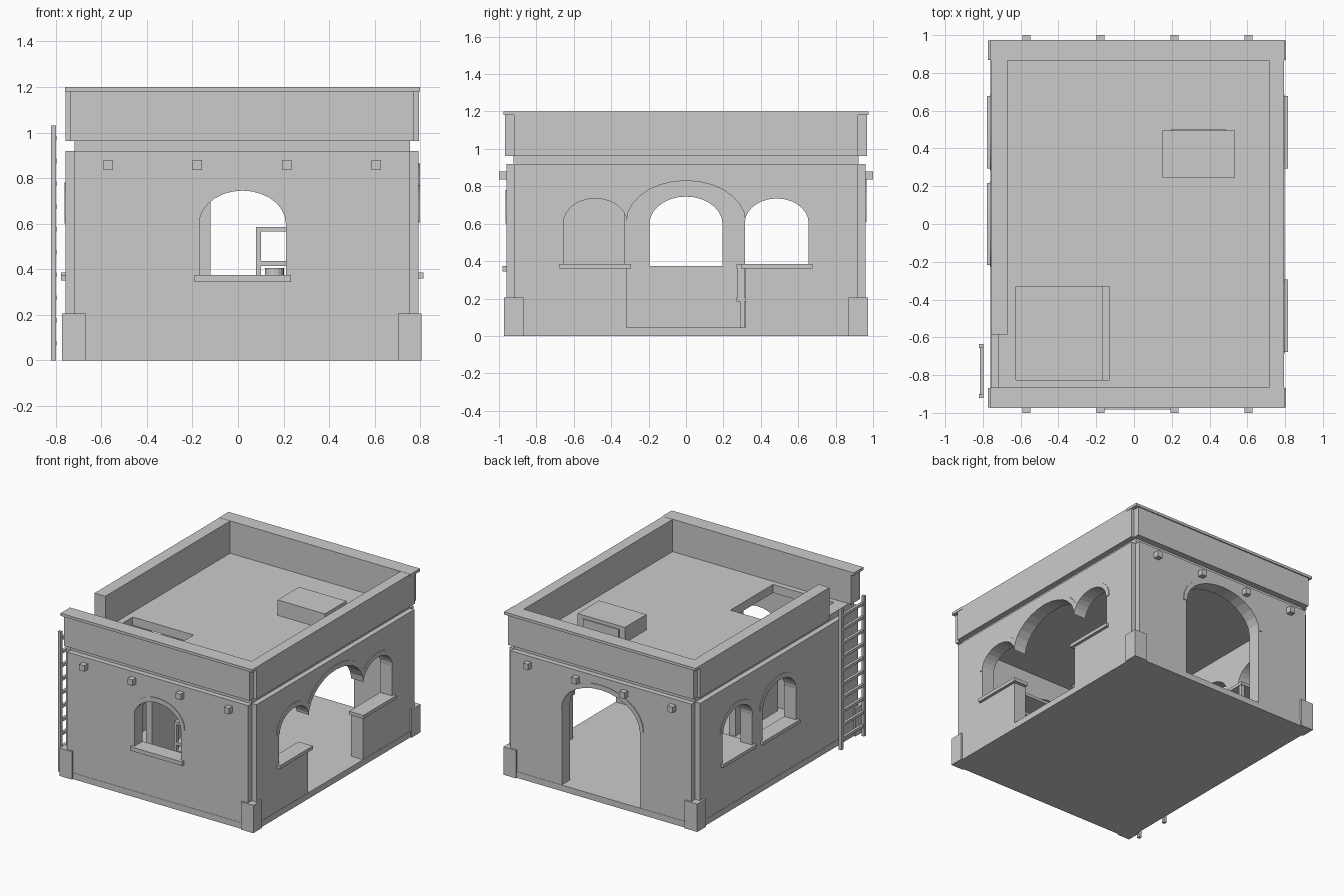
import bpy, bmesh, math
from mathutils import Vector

cube = bpy.data.objects.get("Cube")
if cube:
    bpy.data.objects.remove(cube, do_unlink=True)

clay = bpy.data.materials.new("plain_grey")
clay.use_nodes = True
GREY = (0.6, 0.6, 0.6, 1)
clay.diffuse_color = GREY
clay.node_tree.nodes["Principled BSDF"].inputs["Base Color"].default_value = GREY


def finish(name, bm):
    bmesh.ops.recalc_face_normals(bm, faces=bm.faces)
    mesh = bpy.data.meshes.new(name)
    bm.to_mesh(mesh)
    bm.free()
    mesh.materials.append(clay)
    ob = bpy.data.objects.new(name, mesh)
    bpy.context.collection.objects.link(ob)
    return ob


def box(name, x0, x1, y0, y1, z0, z1):
    bm = bmesh.new()
    bmesh.ops.create_cube(bm, size=1)
    for v in bm.verts:
        v.co = Vector((x0 + (v.co.x + .5) * (x1 - x0),
                       y0 + (v.co.y + .5) * (y1 - y0),
                       z0 + (v.co.z + .5) * (z1 - z0)))
    return finish(name, bm)


def arch(name, axis, centre, half, z0, spring, top, d0, d1, steps=14):
    """Solid with an arched head, extruded along the given axis."""
    pts = [(centre + half, z0)]
    for i in range(steps + 1):
        a = math.pi * i / steps
        pts.append((centre + half * math.cos(a), spring + (top - spring) * math.sin(a)))
    pts.append((centre - half, z0))
    bm = bmesh.new()
    place = (lambda u, z, d: (u, d, z)) if axis == 'y' else (lambda u, z, d: (d, u, z))
    face = bm.faces.new([bm.verts.new(place(u, z, d0)) for u, z in pts])
    out = bmesh.ops.extrude_face_region(bm, geom=[face])
    shift = place(0, 0, d1 - d0)
    bmesh.ops.translate(bm, vec=shift,
                        verts=[g for g in out["geom"] if isinstance(g, bmesh.types.BMVert)])
    return finish(name, bm)


def cut(target, cutters):
    bpy.context.view_layer.objects.active = target
    for c in cutters:
        mod = target.modifiers.new("opening", 'BOOLEAN')
        mod.operation = 'DIFFERENCE'
        mod.solver = 'EXACT'
        mod.object = c
        bpy.ops.object.modifier_apply(modifier=mod.name)


# Plan sizes: outer wall faces, inset corners, wall thickness
L, R, F, B = -.757, .793, -.96, .96
IL, IR, IY = -.717, .755, .917
T = .095
FLOOR, EAVES, ROOF, TOP = .045, .92, .962, 1.2

box("floor_slab", L - .002, R + .002, F - .002, B + .002, 0, FLOOR)

# Walls: axis, outer face, outward sign, openings (centre, half width, bottom, spring, top)
big = .318
walls = {
    "front_wall": ('y', F, -1, [(.02, .19, .37, .6, .745)]),
    "back_wall": ('y', B, 1, [(.02, big, FLOOR, .61, .83)]),
    "right_wall": ('x', R, 1, [(0, big, FLOOR, .61, .83),
                               (-.485, .17, .38, .605, .735), (.485, .17, .38, .605, .735)]),
    "left_wall": ('x', L, -1, [(0, .195, .37, .6, .745), (.485, .17, .38, .605, .735)]),
}
for name, (axis, face, sign, openings) in walls.items():
    inner = face - sign * T
    d0, d1 = sorted((face, inner))
    if axis == 'y':
        wall = box(name, IL, IR, d0, d1, FLOOR, EAVES)
    else:
        wall = box(name, d0, d1, -IY, IY, FLOOR, EAVES)
    cutters = [arch("cutter", axis, c, h, z0, s, t, d0 - .1, d1 + .1)
               for c, h, z0, s, t in openings]
    cut(wall, cutters)
    # Slim raised band around each arch head
    for c, h, z0, s, t in openings:
        e0, e1 = sorted((face - sign * .02, face + sign * .005))
        band = arch(name + "_arch_trim", axis, c, h + .03, s, s + .005, t + .035, e0, e1)
        cut(band, cutters)
    for c in cutters:
        bpy.data.objects.remove(c, do_unlink=True)
    # Window sills
    for c, h, z0, s, t in openings:
        if z0 > FLOOR:
            e0, e1 = sorted((inner, face + sign * .021))
            u0, u1 = c - h - .022, c + h + .022
            if axis == 'y':
                box("window_sill", u0, u1, e0, e1, z0 - .025, z0 + .004)
            else:
                box("window_sill", e0, e1, u0, u1, z0 - .02, z0 + .005)

# Corner foot blocks
for x0, x1 in ((-.772, -.67), (.703, .805)):
    for y0, y1 in ((-.972, -.868), (.868, .972)):
        box("corner_foot", x0, x1, y0, y1, 0, .205)

# Beam ends poking out of the front and back walls
for i in range(4):
    x = -.57 + i * .392
    for y0, y1 in ((-1, -.94), (.94, 1)):
        box("beam_end", x - .021, x + .021, y0, y1, .836, .88)

# Roof slab with hatch opening
roof = box("roof_slab", IL, IR, -.922, .922, .9, ROOF)
hatch = box("cutter", -.625, -.13, -.825, -.33, .8, 1.1)
cut(roof, [hatch])
bpy.data.objects.remove(hatch, do_unlink=True)

# Parapet, with a gap on the left where the ladder arrives
for y0, y1, c0, c1 in ((-.967, -.865, -.975, -.865), (.865, .967, .865, .975)):
    box("parapet_end", -.737, .772, y0, y1, ROOF, 1.18)
    box("parapet_cap", -.76, .798, c0, c1, 1.18, TOP)
box("parapet_right", .715, .795, -.92, .92, ROOF, TOP - .001)
box("parapet_left", -.758, -.67, -.585, .92, ROOF, TOP - .001)

# Roof vent box with a grille plate
box("roof_box", .15, .535, .245, .495, ROOF - .01, 1.075)
box("roof_box_plate", .195, .487, .49, .503, .98, 1.05)

# Ladder
for y in (-.91, -.645):
    box("ladder_rail", -.82, -.798, y - .011, y + .011, 0, 1.03)
for i in range(10):
    z = .075 + i * .1
    box("ladder_rung", -.816, -.796, -.905, -.65, z - .01, z + .01)

# Interior partition below the hatch
box("partition", -.17, -.12, -.825, -.33, FLOOR, .745)

# Open shelf unit beside the front window
for x in (.08, .53):
    for y in (-.855, -.69):
        box("shelf_post", x, x + .02, y, y + .02, FLOOR, .585)
for z in (.2, .355, .415, .565):
    box("shelf_board", .08, .55, -.855, -.67, z, z + .02)
bm = bmesh.new()
bmesh.ops.create_cone(bm, cap_ends=True, segments=16, radius1=.042, radius2=.042, depth=.03)
bmesh.ops.translate(bm, vec=(.16, -.76, .39), verts=bm.verts)
finish("shelf_pot", bm)

# Low bench by the left wall
box("bench_top", -.66, -.4, .27, .66, .36, .382)
box("bench_shelf", -.66, -.4, .27, .66, .185, .205)
box("bench_panel", -.66, -.4, .275, .297, .205, .36)
for x in (-.655, -.43):
    for y in (.288, .63):
        box("bench_leg", x, x + .025, y, y + .025, FLOOR, .36)
